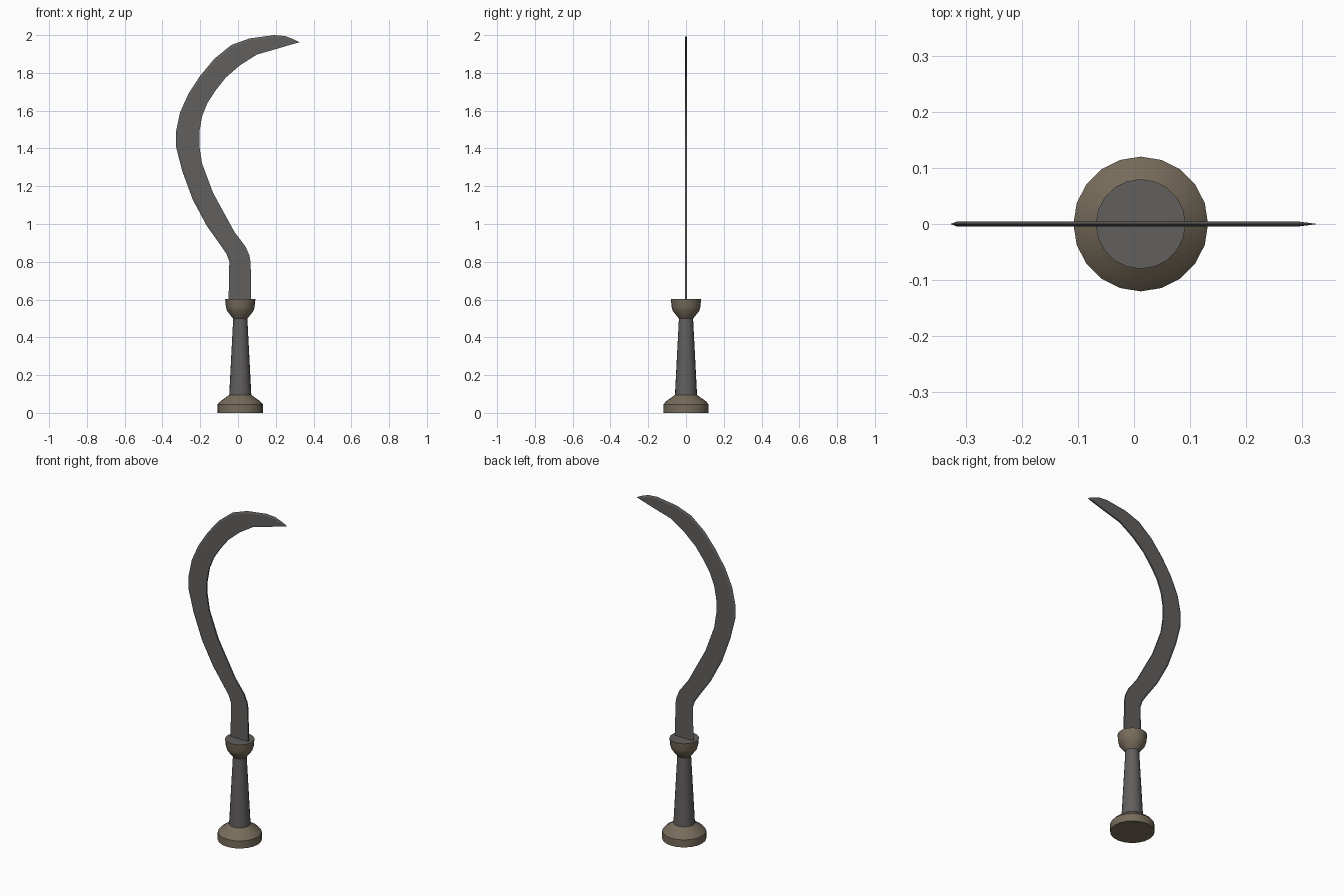
import bpy, bmesh, math

if "Cube" in bpy.data.objects:
    bpy.data.objects.remove(bpy.data.objects["Cube"])

def material(name, rgb):
    m = bpy.data.materials.new(name)
    m.diffuse_color = (*rgb, 1)
    m.use_nodes = True
    m.node_tree.nodes["Principled BSDF"].inputs["Base Color"].default_value = m.diffuse_color
    return m

steel = material("dark steel", (0.120, 0.115, 0.112))
bronze = material("dull bronze", (0.185, 0.150, 0.105))

CX, SIDES = 0.012, 20          # handle axis and roundness

def add_object(name, bm, mats):
    bmesh.ops.recalc_face_normals(bm, faces=bm.faces)
    me = bpy.data.meshes.new(name)
    bm.to_mesh(me)
    bm.free()
    for m in mats:
        me.materials.append(m)
    ob = bpy.data.objects.new(name, me)
    bpy.context.collection.objects.link(ob)
    return ob

def lathe(name, profile, mats, top_material=0):
    bm = bmesh.new()
    rings = [[bm.verts.new((CX + r * math.cos(a), r * math.sin(a), z))
              for a in (2 * math.pi * i / SIDES for i in range(SIDES))]
             for r, z in profile]
    for lo, hi in zip(rings, rings[1:]):
        for i in range(SIDES):
            j = (i + 1) % SIDES
            bm.faces.new((lo[i], lo[j], hi[j], hi[i])).smooth = True
    bm.faces.new(rings[0][::-1])
    bm.faces.new(rings[-1]).material_index = top_material
    ob = add_object(name, bm, mats)
    bpy.context.view_layer.objects.active = ob
    ob.select_set(True)
    bpy.ops.object.shade_smooth_by_angle(angle=math.radians(32))
    ob.select_set(False)

# Handle: flared pommel, tapered grip, cup collar with a steel cap
lathe("pommel", [(0.12, 0), (0.12, 0.045), (0.105, 0.062), (0.058, 0.095)], [bronze])
lathe("grip", [(0.059, 0.085), (0.037, 0.51)], [steel])
lathe("collar", [(0.037, 0.498), (0.045, 0.508), (0.07, 0.54), (0.076, 0.56), (0.08, 0.603)],
      [bronze, steel], top_material=1)

# Blade: matching points along the spine and the cutting edge
spine = [(-.05, .59), (-.046, .80), (-.06, .84), (-.09, .885), (-.165, .99), (-.24, 1.13),
         (-.295, 1.28), (-.327, 1.405), (-.327, 1.495), (-.307, 1.59), (-.262, 1.69),
         (-.20, 1.785), (-.125, 1.875), (-.035, 1.948), (.06, 1.982), (.19, 2.0),
         (.25, 1.995), (.29, 1.98)]
edge = [(.07, .59), (.067, .795), (.06, .835), (.04, .88), (-.02, .96), (-.132, 1.165),
        (-.19, 1.32), (-.205, 1.415), (-.205, 1.485), (-.19, 1.57), (-.162, 1.64),
        (-.12, 1.705), (-.065, 1.775), (.01, 1.84), (.10, 1.897), (.205, 1.927),
        (.255, 1.942), (.292, 1.953)]
T = 0.0045
bm = bmesh.new()
sections = []
for (sx, sz), (ex, ez) in zip(spine, edge):
    length = math.hypot(ex - sx, ez - sz)
    k = min(0.3, 0.012 / length)             # narrow bevel along the spine
    bx, bz = sx + (ex - sx) * k, sz + (ez - sz) * k
    sections.append([bm.verts.new(p) for p in
                     ((sx, 0, sz), (bx, -T, bz), (ex, -T, ez), (ex, T, ez), (bx, T, bz))])
for a, b in zip(sections, sections[1:]):
    for i in range(5):
        j = (i + 1) % 5
        bm.faces.new((a[i], a[j], b[j], b[i]))
bm.faces.new(sections[0])
tip = bm.verts.new((.327, 0, 1.962))         # pointed tip
for i in range(5):
    bm.faces.new((sections[-1][i], sections[-1][(i + 1) % 5], tip))
add_object("curved_blade", bm, [steel])
